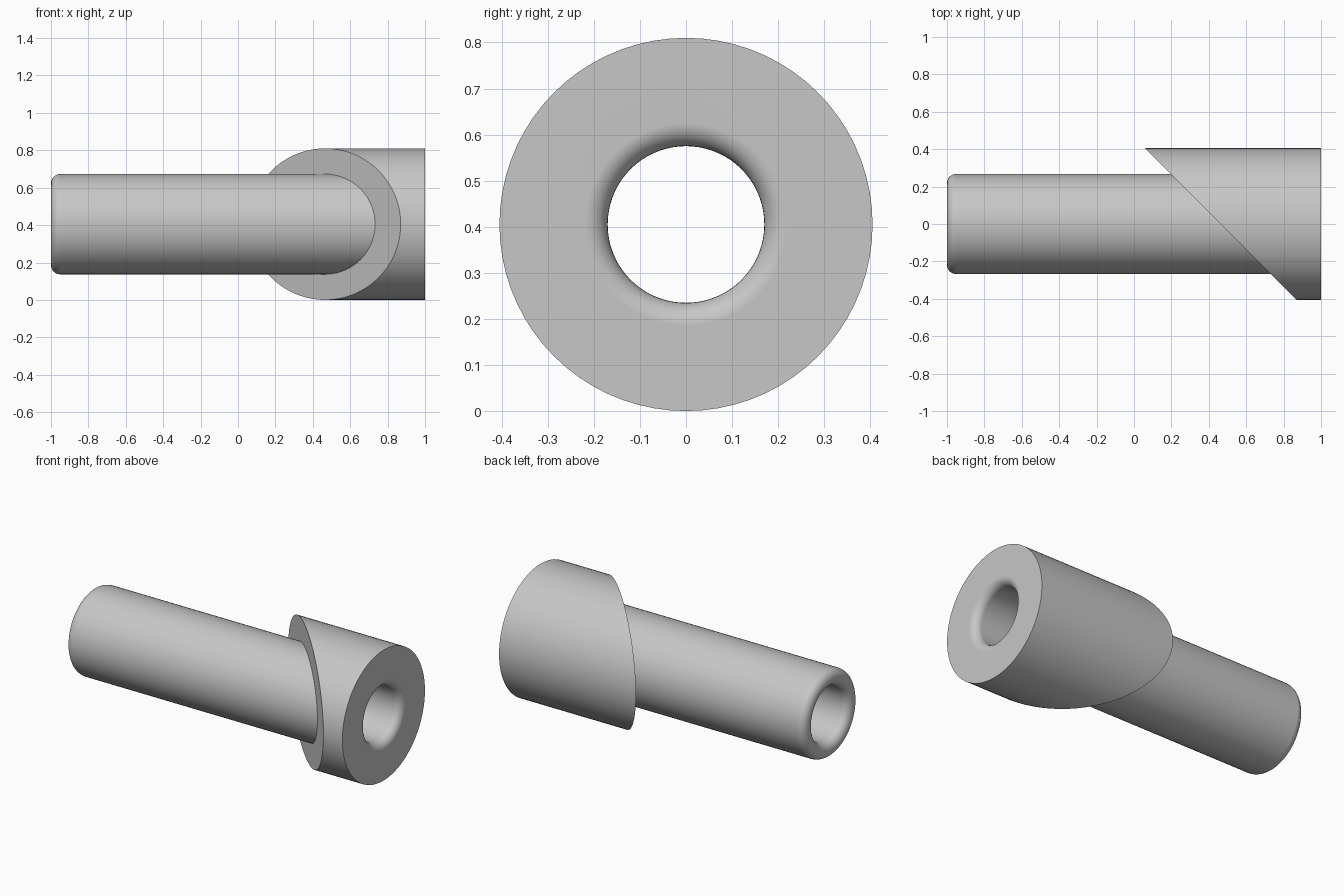
import bpy, bmesh
from math import sin, cos, pi, radians

if "Cube" in bpy.data.objects:
    bpy.data.objects.remove(bpy.data.objects["Cube"], do_unlink=True)

SEGMENTS = 72
FLANGE_R, TUBE_R, BORE_R = 0.405, 0.268, 0.17
FILLET, SLOPE_X = 0.05, 0.465

grey = bpy.data.materials.new("plain grey")
grey.use_nodes = True
colour = (0.57, 0.57, 0.57, 1)
grey.diffuse_color = colour
grey.node_tree.nodes["Principled BSDF"].inputs["Base Color"].default_value = colour


def fillet(cx, cr, start, end, steps=8):
    """Arc of (x, radius) points between two angles in degrees."""
    angles = [radians(start + (end - start) * i / steps) for i in range(steps + 1)]
    return [(cx + FILLET * cos(a), cr + FILLET * sin(a)) for a in angles]


# Closed profile: rounded lip, slanted shoulder, flange, bore (x None = on the slant)
profile = fillet(-1 + FILLET, TUBE_R - FILLET, 180, 90)
profile += [(None, TUBE_R), (None, FLANGE_R), (1, FLANGE_R)]
profile += fillet(1 - FILLET, BORE_R + FILLET, 0, -90)
profile += fillet(-1 + FILLET, BORE_R + FILLET, -90, -180)

# Sweep the profile about the x axis
bm = bmesh.new()
rings = []
for x, r in profile:
    ring = []
    for i in range(SEGMENTS):
        a = 2 * pi * i / SEGMENTS
        y, z = r * cos(a), r * sin(a)
        ring.append(bm.verts.new((SLOPE_X - y if x is None else x, y, z + FLANGE_R)))
    rings.append(ring)
for k, ring in enumerate(rings):
    following = rings[(k + 1) % len(rings)]
    for i in range(SEGMENTS):
        j = (i + 1) % SEGMENTS
        bm.faces.new((ring[i], ring[j], following[j], following[i]))
bmesh.ops.recalc_face_normals(bm, faces=bm.faces)

mesh = bpy.data.meshes.new("flanged_bushing")
bm.to_mesh(mesh)
bm.free()
mesh.materials.append(grey)
bushing = bpy.data.objects.new("flanged_bushing", mesh)
bpy.context.collection.objects.link(bushing)

# Smooth walls with crisp flange edges
bpy.ops.object.select_all(action="DESELECT")
bushing.select_set(True)
bpy.context.view_layer.objects.active = bushing
bpy.ops.object.shade_smooth_by_angle(angle=radians(30))
weighted = bushing.modifiers.new("weighted_normals", "WEIGHTED_NORMAL")
weighted.keep_sharp = True
